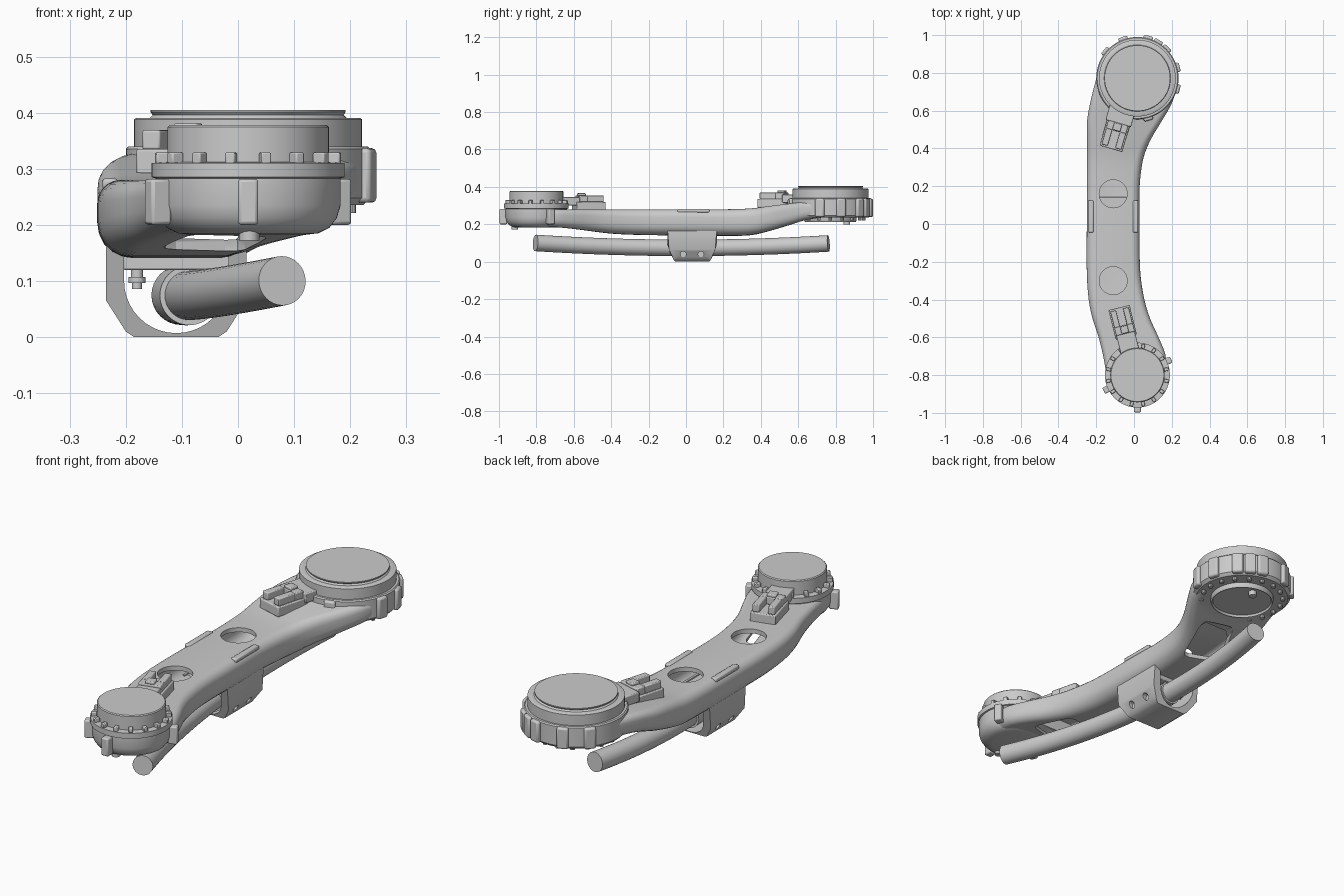
import bpy, bmesh, math
from math import sin, cos, pi, radians
from mathutils import Matrix, Vector

if "Cube" in bpy.data.objects:
    bpy.data.objects.remove(bpy.data.objects["Cube"])

def finish(bm, name, angle=35, bevel=0.0):
    bmesh.ops.recalc_face_normals(bm, faces=bm.faces)
    me = bpy.data.meshes.new(name)
    bm.to_mesh(me)
    bm.free()
    ob = bpy.data.objects.new(name, me)
    bpy.context.collection.objects.link(ob)
    if bevel:
        m = ob.modifiers.new("bevel", 'BEVEL')
        m.width, m.segments = bevel, 2
    smooth(ob, angle)
    return ob

def smooth(ob, angle=35):
    bpy.ops.object.select_all(action='DESELECT')
    ob.select_set(True)
    bpy.context.view_layer.objects.active = ob
    bpy.ops.object.shade_smooth_by_angle(angle=radians(angle))

def skin(rings, name, angle=35):
    bm = bmesh.new()
    vs = [[bm.verts.new(p) for p in r] for r in rings]
    n = len(vs[0])
    for a, b in zip(vs, vs[1:]):
        for i in range(n):
            bm.faces.new((a[i], a[(i + 1) % n], b[(i + 1) % n], b[i]))
    bm.faces.new(vs[0])
    bm.faces.new(vs[-1])
    return finish(bm, name, angle)

def lathe(name, cx, cy, prof, n=64):
    return skin([[(cx + r * cos(2 * pi * i / n), cy + r * sin(2 * pi * i / n), z)
                  for i in range(n)] for r, z in prof], name)

def box(name, size, loc, rot=0.0, bevel=0.004):
    bm = bmesh.new()
    bmesh.ops.create_cube(bm, size=1, matrix=Matrix.Translation(loc)
                          @ Matrix.Rotation(rot, 4, 'Z') @ Matrix.Diagonal((*size, 1)))
    return finish(bm, name, bevel=bevel)

def cut(ob, cutters):
    for c in cutters:
        c.hide_render = True
        m = ob.modifiers.new("cut", 'BOOLEAN')
        m.operation, m.solver, m.object = 'DIFFERENCE', 'EXACT', c
        bpy.context.view_layer.objects.active = ob
        bpy.ops.object.modifier_apply(modifier=m.name)
        bpy.data.objects.remove(c)
    smooth(ob)

# Arm body: stations of y, left x, right x, bottom z, top z
ST = [(-.80, -.145, .165, .19, .28), (-.70, -.163, .168, .185, .28), (-.6, -.187, .13, .175, .28),
      (-.5, -.22, .085, .162, .28), (-.4, -.24, .055, .15, .28), (-.25, -.25, .033, .143, .28),
      (0, -.25, .03, .14, .28), (.2, -.25, .03, .138, .28), (.35, -.25, .05, .142, .285),
      (.45, -.25, .09, .165, .298), (.55, -.248, .15, .195, .31), (.65, -.23, .205, .225, .322),
      (.77, -.2, .232, .24, .33)]

def station(y):
    i = max(j for j in range(len(ST) - 1) if ST[j][0] <= y + 1e-6)
    p1, p2 = ST[i], ST[i + 1]
    p0, p3 = ST[max(i - 1, 0)], ST[min(i + 2, len(ST) - 1)]
    h = p2[0] - p1[0]
    t = (y - p1[0]) / h
    out = []
    for k in range(1, 5):
        m1 = (p2[k] - p0[k]) / (p2[0] - p0[0]) * h
        m2 = (p3[k] - p1[k]) / (p3[0] - p1[0]) * h
        out.append((2*t**3 - 3*t*t + 1) * p1[k] + (t**3 - 2*t*t + t) * m1
                   + (3*t*t - 2*t**3) * p2[k] + (t**3 - t*t) * m2)
    return out

def body(name, y0, y1, inset, n=44):
    rings = []
    for s in range(n + 1):
        y = y0 + (y1 - y0) * s / n
        xl, xr, zb, zt = station(y)
        xl, xr, zb, zt = xl + inset, xr - inset, zb + inset, zt - inset
        h = zt - zb
        ring = []
        for cx, cz, r, a in ((xr, zt, .3 * h, 0), (xl, zt, .3 * h, 90),
                             (xl, zb, .45 * h, 180), (xr, zb, .45 * h, 270)):
            sx, sz = (-1 if cx == xr else 1), (-1 if cz == zt else 1)
            for k in range(6):
                t = radians(a + 18 * k)
                ring.append((cx + sx * r + r * cos(t), y, cz + sz * r + r * sin(t)))
        rings.append(ring)
    return skin(rings, name)

arm = body("arm_body", -.80, .77, 0)
cut(arm, [body("cavity", -.62, .57, .02),
          lathe("top_hole", -.11, .16, [(.074, .22), (.074, .35)], 40),
          lathe("top_hole", -.11, -.30, [(.074, .22), (.074, .35)], 40),
          box("slot", (.15, .22, .12), (-.04, -.55, .14), .25, .03),
          box("slot", (.17, .24, .14), (-.05, .47, .14), -.3, .03)])

# Rear joint, large
RX, RY = .018, .772
lathe("rear_housing", RX, RY, [(.13, .222), (.135, .212), (.14, .222), (.14, .235), (.205, .235), (.218, .248),
                               (.218, .335), (.213, .34), (.203, .34), (.203, .388), (.2, .39),
                               (.176, .39), (.17, .396), (.174, .401), (.174, .405)])
for i in range(18):
    a = 2 * pi * i / 18
    lathe("rear_bolt", RX + .182 * cos(a), RY + .182 * sin(a), [(.01, .221), (.01, .24)], 10)
lathe("rear_drain_plug", .03, .86, [(.018, .2), (.018, .225)], 12)
for d in (-75, -15, 15, 45, 60, 75, 110, 140):
    a = radians(d)
    box("rear_lug", (.03, .05, .097), (RX + .217 * cos(a), RY + .217 * sin(a), .288), a, .008)

# Front joint, small
FX, FY = .018, -.80
lathe("front_housing", FX, FY, [(.1, .182), (.125, .185), (.145, .195), (.158, .212), (.165, .235), (.165, .283),
                                (.172, .285), (.172, .31), (.144, .312), (.144, .374), (.14, .378)])
for i in range(16):
    a = 2 * pi * (i + .5) / 16
    box("front_bolt", (.024, .018, .02), (FX + .156 * cos(a), FY + .156 * sin(a), .319), a, .003)
for d in (-90, 205, 25):
    a = radians(d)
    box("front_lug", (.04, .036, .082), (FX + .177 * cos(a), FY + .177 * sin(a), .241), a, .006)
lathe("front_drain_plug", .02, -.915, [(.018, .172), (.018, .2)], 12)

# Connector boxes on top of the arm: local +y points to the joint
def connector(name, x, y, rot, z, wide, w2):
    def put(part, size, lx, ly, z0):
        c = Matrix.Rotation(rot, 3, 'Z') @ Vector((lx, ly, 0))
        box(name + part, size, (x + c.x, y + c.y, z0 + size[2] / 2), rot)
    put("_base", (wide, .16, .045), 0, 0, z - .01)
    put("_neck", (w2, .12, .045), 0, .12, z + .015)
    for s in (-1, 1):
        put("_prong", (wide * .27, .09, .035), s * wide * .3, -.025, z + .034)
    put("_bridge", (wide * .88, .045, .035), 0, .04, z + .034)
    put("_latch", (wide * .35, .04, .014), 0, .04, z + .067)

connector("rear_connector", -.10, .475, radians(-16), .3, .125, .14)
connector("front_connector", -.06, -.52, radians(180 + 14), .285, .115, .10)

# Curved tube under the arm
def tube_path(y):
    return Vector((-.105 + .155 * (y - .284) ** 2, y, .074 + .026 * (y / .8) ** 2))

def tube(name, y0, y1, r, n, seg=32):
    rings = []
    for s in range(n + 1):
        y = y0 + (y1 - y0) * s / n
        p = tube_path(y)
        t = (tube_path(y + .01) - tube_path(y - .01)).normalized()
        u = t.cross(Vector((0, 0, 1))).normalized()
        v = u.cross(t)
        rings.append([p + r * (cos(2 * pi * k / seg) * u + sin(2 * pi * k / seg) * v) for k in range(seg)])
    return skin(rings, name)

tube("tube", -.805, .762, .044, 30)
tube("tube_collar", -.06, .13, .053, 6)

# Clamp: U profile pushed along y and tapered at the bottom
prof = [(-.235, .17), (-.235, .065), (-.2, .01), (-.185, 0), (-.035, 0), (-.02, .01), (.015, .065), (.015, .17),
        (-.017, .17)]
prof += [(-.11 + .093 * cos(a), .1 + .093 * sin(a)) for a in [-pi * k / 20 for k in range(21)]]
prof.append((-.203, .17))
def half(z):
    return .132 if z > .09 else .09 + .042 * (z / .09) ** .7
clamp = skin([[(x, .033 + s * half(z), z) for x, z in prof] for s in (-1, 1)], "tube_clamp")
holes = []
for y in (-.015, .08):
    for x in (-.235, .015):
        bm = bmesh.new()
        bmesh.ops.create_cone(bm, cap_ends=True, segments=20, radius1=.015, radius2=.015, depth=.06,
                              matrix=Matrix.Translation((x, y, .04)) @ Matrix.Rotation(pi / 2, 4, 'Y'))
        holes.append(finish(bm, "bolt_hole"))
cut(clamp, holes)
box("clamp_plate", (.22, .22, .045), (-.095, .033, .142))
for x in (-.18, -.04):
    for y in (-.03, .1):
        lathe("clamp_bolt", x, y, [(.009, .086), (.009, .096), (.015, .096), (.015, .107), (.011, .107), (.011, .125)], 12)
# Small pads on the arm edges above the clamp
for x in (-.228, .008):
    box("edge_pad", (.028, .17, .02), (x, .04, .273), 0, .006)
